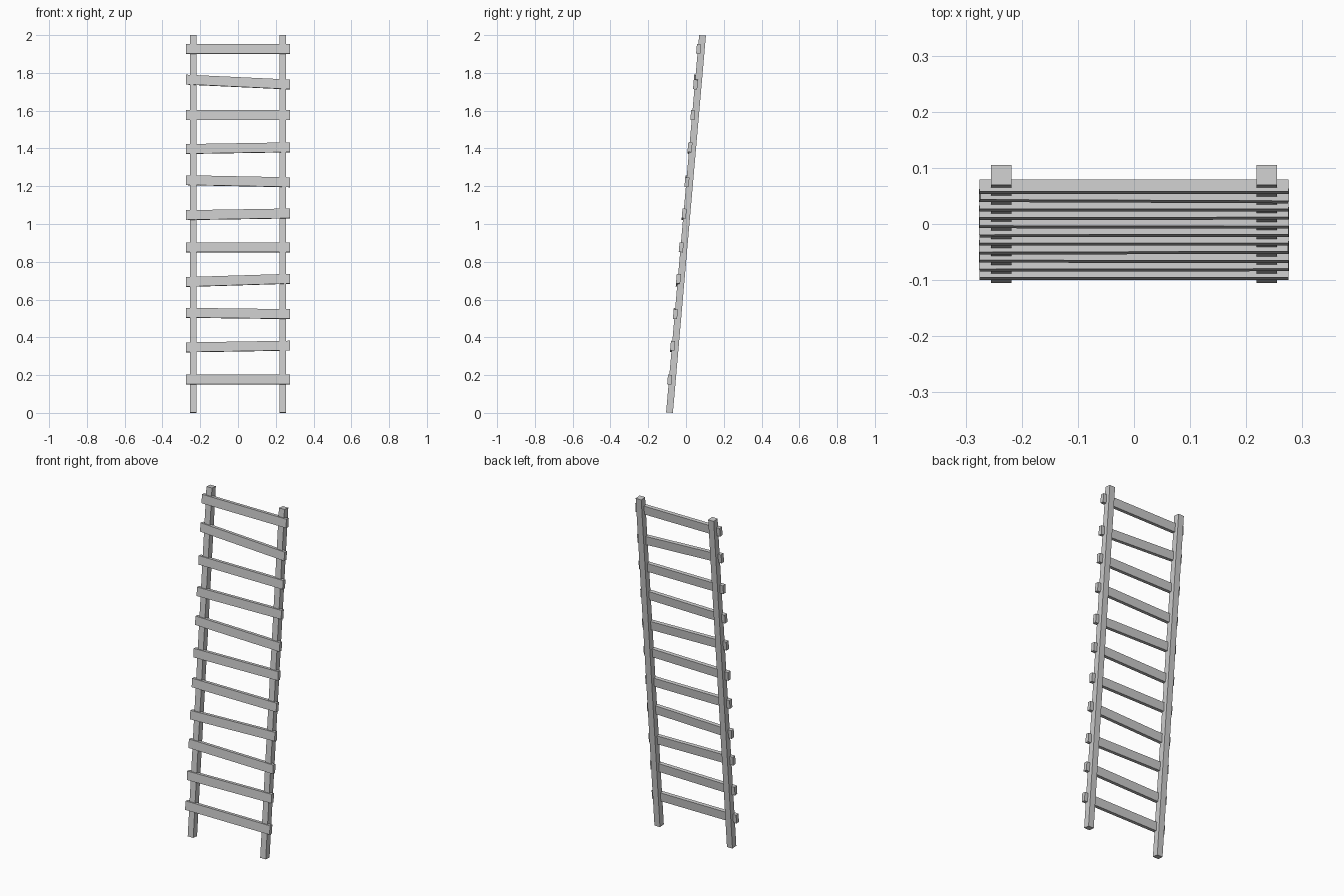
import bpy
import math
from mathutils import Euler, Matrix, Vector

if "Cube" in bpy.data.objects:
    bpy.data.objects.remove(bpy.data.objects["Cube"])

LEAN = math.atan(0.0875)          # whole ladder leans back towards +y
RAIL = 0.036                      # square rail section
LENGTH = (2.0 - RAIL * math.sin(LEAN)) / math.cos(LEAN)
MID = Vector((0, 0, 1.0))
lean_matrix = Matrix.Translation(MID) @ Euler((-LEAN, 0, 0)).to_matrix().to_4x4()


def box(name, size, centre, roll=0.0):
    """Box placed in the leaning plane of the ladder, rolled in that plane."""
    bpy.ops.mesh.primitive_cube_add(size=1)
    ob = bpy.context.object
    ob.name = name
    local = Matrix.Translation(centre) @ Matrix.Rotation(roll, 4, 'Y')
    ob.data.transform(lean_matrix @ local @ Matrix.Diagonal((*size, 1)))
    return ob


# Side rails
for side, x in (("left", -0.2365), ("right", 0.2365)):
    box(side + "_rail", (RAIL, RAIL, LENGTH), (x, 0, 0))

# Rungs, notched into the rail fronts; rise is right end height minus left
rises = [0, 0.009, -0.007, 0.017, 0, 0.009, -0.011, 0.009, 0, -0.026, 0]
for i, rise in enumerate(rises):
    z = (0.175 * (i + 1) - 1.0) / math.cos(LEAN)
    box(f"rung_{i + 1}", (0.551, 0.022, 0.051), (0, -0.0145, z),
        -math.atan2(rise, 0.551))
